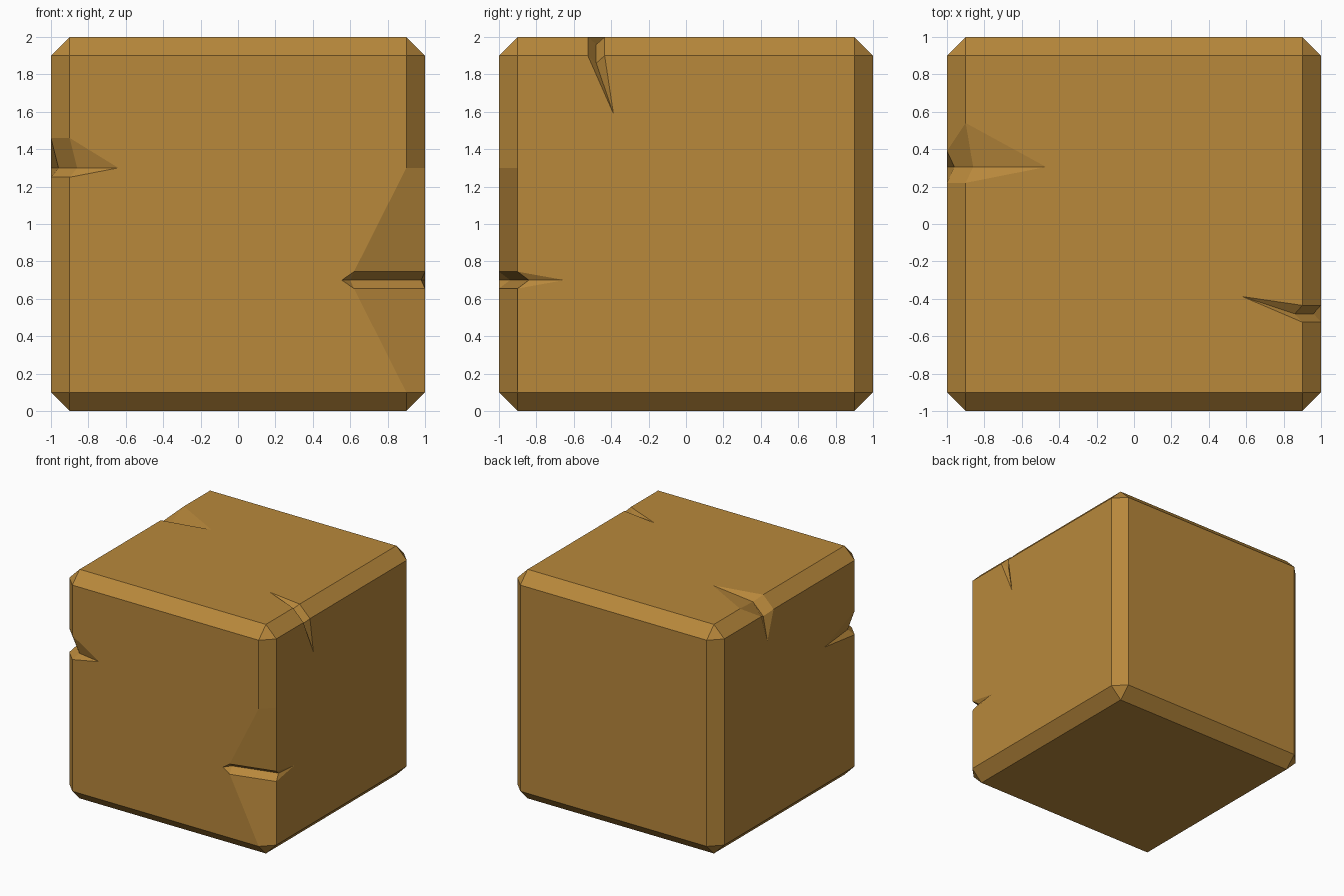
import bpy, bmesh
from mathutils import Vector

if "Cube" in bpy.data.objects:
    bpy.data.objects.remove(bpy.data.objects["Cube"])

C = 0.1  # chamfer width

# Notched edges. Key: (axis a, sign a, axis b, sign b), a < b.
# "rows": lines across the chamfer (pos on face a, inset, pos on face b, inset)
# "gap": the chamfer strip left open; "tip": (pos, inset on face a, inset on face b)
# "mid": (pos, p, q pairs) ends of the groove floor
FLOOR = ((0.04, 0.14), (0.14, 0.04))
NOTCHES = {
    # front left vertical edge
    (0, -1, 1, -1): dict(rows=[(0.25, C, 0.25, C), (0.46, C, 0.46, C)], gap=1,
                         tip=(0.30, 0.52, 0.36), mid=0.30, floor=FLOOR),
    # front right vertical edge, with widened chamfer
    (0, 1, 1, -1): dict(rows=[(-0.345, C, -0.345, 0.38), (-0.255, C, -0.255, 0.38),
                              (0.30, C, 0.30, C)], gap=1,
                        tip=(-0.30, 0.35, 0.445), mid=-0.30,
                        floor=((0.02, 0.16), (0.40, 0.06))),
    # right top edge
    (0, 1, 2, 1): dict(rows=[(-0.525, C, -0.525, C), (-0.435, C, -0.435, C)], gap=1,
                       tip=(-0.388, 0.41, 0.42), mid=-0.48, floor=FLOOR),
    # left top edge
    (0, -1, 2, 1): dict(rows=[(0.22, C, 0.22, C), (0.39, C, 0.54, C)], gap=1,
                        tip=(0.305, 0.35, 0.53), mid=0.305, floor=FLOOR),
}

bm = bmesh.new()
cache = {}


def vert(co):
    key = tuple(round(c, 4) for c in co)
    if key not in cache:
        cache[key] = bm.verts.new((key[0], key[1], key[2] + 1))
    return cache[key]


def face(points):
    bm.faces.new([vert(p) for p in points])


def edge_point(key, p, q, t):
    """Point inset p from face a and q from face b, at t along the edge."""
    a, sa, b, sb = key
    co = [t, t, t]
    co[a], co[b] = sa * (1 - p), sb * (1 - q)
    return tuple(co)


# Chamfers with their notches; side_lines keeps each face's border points
side_lines = {}
for a, b in ((0, 1), (0, 2), (1, 2)):
    for sa in (-1, 1):
        for sb in (-1, 1):
            key = (a, sa, b, sb)
            n = NOTCHES.get(key)
            end = 1 - C
            rows = [(-end, C, -end, C)] + (n["rows"] if n else []) + [(end, C, end, C)]
            la = [edge_point(key, 0, r[1], r[0]) for r in rows]
            lb = [edge_point(key, r[3], 0, r[2]) for r in rows]
            gap = n["gap"] if n else -1
            for i in range(len(rows) - 1):
                if i != gap:
                    face([la[i], la[i + 1], lb[i + 1], lb[i]])
            if n:
                t, qa, pb = n["tip"]
                ta, tb = edge_point(key, 0, qa, t), edge_point(key, pb, 0, t)
                ma, mb = (edge_point(key, p, q, n["mid"]) for p, q in n["floor"])
                for i in (gap, gap + 1):      # two walls of the groove
                    face([la[i], lb[i], mb, ma])
                    face([la[i], ta, ma])
                    face([lb[i], tb, mb])
                la.insert(gap + 1, ta)
                lb.insert(gap + 1, tb)
            side_lines[(a, sa, b, sb)] = la
            side_lines[(b, sb, a, sa)] = lb

# Six main faces, walked around their border lines
for a in range(3):
    u, v = (a + 1) % 3, (a + 2) % 3
    for s in (-1, 1):
        loop = (side_lines[(a, s, v, -1)] + side_lines[(a, s, u, 1)]
                + side_lines[(a, s, v, 1)][::-1] + side_lines[(a, s, u, -1)][::-1])
        face([p for i, p in enumerate(loop) if p != loop[i - 1]])

# Corner triangles
for x in (-1, 1):
    for y in (-1, 1):
        for z in (-1, 1):
            e = 1 - C
            face([(x, y * e, z * e), (x * e, y, z * e), (x * e, y * e, z)])

bmesh.ops.recalc_face_normals(bm, faces=bm.faces)
bmesh.ops.triangulate(bm, faces=[f for f in bm.faces if len(f.verts) > 4])

mesh = bpy.data.meshes.new("notched_block")
bm.to_mesh(mesh)
bm.free()
wood = bpy.data.materials.new("warm wood brown")
wood.diffuse_color = (0.479, 0.246, 0.044, 1)
wood.use_nodes = True
wood.node_tree.nodes["Principled BSDF"].inputs["Base Color"].default_value = wood.diffuse_color
mesh.materials.append(wood)
block = bpy.data.objects.new("notched_block", mesh)
bpy.context.collection.objects.link(block)
